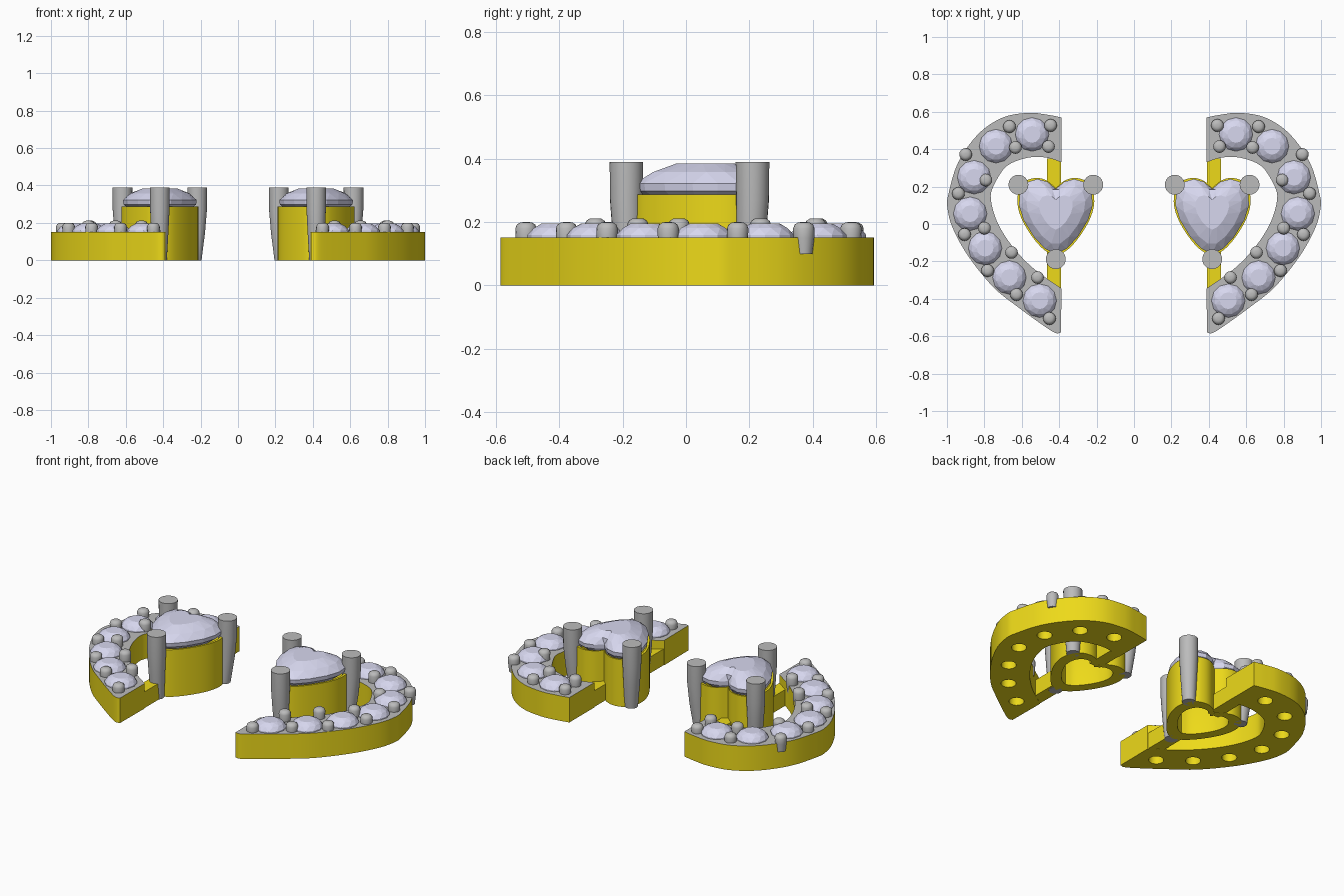
import bpy, bmesh, math
from mathutils import Vector

if "Cube" in bpy.data.objects:
    bpy.data.objects.remove(bpy.data.objects["Cube"])


def material(name, col):
    m = bpy.data.materials.new(name)
    m.diffuse_color = (*col, 1)
    m.use_nodes = True
    m.node_tree.nodes["Principled BSDF"].inputs["Base Color"].default_value = m.diffuse_color
    return m


GOLD = material("gold", (0.85, 0.70, 0.01))
SILVER = material("silver", (0.50, 0.50, 0.50))
GEM = material("pale_gem", (0.68, 0.68, 0.86))
CX = 0.418  # centre of the right heart stone


def spline(pts, n=4):
    """Smooth open curve through a few points (Catmull-Rom)."""
    p = [Vector(q) for q in pts]
    p = [2 * p[0] - p[1]] + p + [2 * p[-1] - p[-2]]
    out = []
    for a, b, c, d in zip(p, p[1:], p[2:], p[3:]):
        for i in range(n):
            t = i / n
            out.append(0.5 * (2 * b + (c - a) * t + (2 * a - 5 * b + 4 * c - d) * t * t
                              + (3 * b - a - 3 * c + d) * t ** 3))
    return out + [p[-2]]


def loft(bm, loops, caps=True, cyclic=False):
    """Skin a stack of equally long 3D loops."""
    rows = [[bm.verts.new(v) for v in lp] for lp in loops]
    n = len(rows[0])
    pairs = list(zip(rows, rows[1:])) + ([(rows[-1], rows[0])] if cyclic else [])
    for a, b in pairs:
        for i in range(n):
            j = (i + 1) % n
            bm.faces.new((a[i], a[j], b[j], b[i]))
    if caps and not cyclic:
        bm.faces.new(rows[0][::-1])
        bm.faces.new(rows[-1])


def circle(x, y, r, z, n, turn=0.0):
    return [(x + r * math.cos(2 * math.pi * (i + turn) / n),
             y + r * math.sin(2 * math.pi * (i + turn) / n), z) for i in range(n)]


def finish(name, bm, mats, smooth=False, mirror=True):
    bmesh.ops.recalc_face_normals(bm, faces=bm.faces)
    me = bpy.data.meshes.new(name)
    bm.to_mesh(me)
    bm.free()
    ob = bpy.data.objects.new(name, me)
    bpy.context.collection.objects.link(ob)
    for m in mats:
        me.materials.append(m)
    bpy.ops.object.select_all(action='DESELECT')
    ob.select_set(True)
    bpy.context.view_layer.objects.active = ob
    if smooth:
        bpy.ops.object.shade_smooth_by_angle(angle=math.radians(35))
    if mirror:
        ob.modifiers.new("pair", 'MIRROR').use_clip = False
    return ob


def facet(bm, a, b):
    """Zigzag triangles between two rings, the second half a step on."""
    n = len(a)
    for i in range(n):
        j = (i + 1) % n
        bm.faces.new((a[i], a[j], b[i]))
        bm.faces.new((a[j], b[j], b[i]))


def gem(bm, rings, culet):
    """Cut stone: lower girdle, upper girdle, crown, table, then culet point."""
    r = [[bm.verts.new(v) for v in ring] for ring in rings]
    n = len(r[0])
    for i in range(n):
        bm.faces.new((r[0][i], r[0][(i + 1) % n], r[1][(i + 1) % n], r[1][i]))
    for a, b in zip(r[1:], r[2:]):
        facet(bm, a, b)
    bm.faces.new(r[-1])
    c = bm.verts.new(culet)
    for i in range(n):
        bm.faces.new((r[0][(i + 1) % n], r[0][i], c))


# half-heart halo outline
outer = spline([(.388, .57), (.468, .585), (.564, .594), (.70, .57), (.83, .484), (.94, .33),
                (.992, .16), (.998, .09), (.97, -.02), (.885, -.174), (.75, -.34),
                (.618, -.446), (.484, -.543), (.42, -.583), (.39, -.58)])
inner = spline([(.388, .33), (.468, .355), (.565, .355), (.68, .31), (.75, .205), (.765, .13),
                (.73, .008), (.65, -.12), (.537, -.238), (.388, -.345)])
outline = outer + inner[::-1]
stones = [(.545, .479), (.738, .416), (.855, .25), (.876, .055), (.796, -.129),
          (.666, -.286), (.504, -.41)]

# stone seats cut right through the halo
bm = bmesh.new()
for x, y in stones:
    loft(bm, [circle(x, y, r, z, 20) for r, z in
              ((.042, -.02), (.042, .08), (.08, .145), (.08, .17))])
cutter = finish("seat_cutter", bm, [GOLD], mirror=False)
cutter.hide_render = True

bm = bmesh.new()
loft(bm, [[(p.x, p.y, z) for p in outline] for z in (0, .152)])
bm.normal_update()
for f in bm.faces:
    f.material_index = int(len(f.verts) > 4 and f.calc_center_median().z > .1)
halo = finish("half_heart_halo", bm, [GOLD, SILVER], mirror=False)
cut = halo.modifiers.new("seats", 'BOOLEAN')
cut.object, cut.operation, cut.solver = cutter, 'DIFFERENCE', 'EXACT'
bpy.ops.object.modifier_apply(modifier="seats")
bpy.data.objects.remove(cutter)
bpy.ops.object.shade_smooth_by_angle(angle=math.radians(35))
halo.modifiers.new("pair", 'MIRROR')

# small round stones
bm = bmesh.new()
for x, y in stones:
    gem(bm, [circle(x, y, .09, .15, 12), circle(x, y, .09, .16, 12),
             circle(x, y, .073, .181, 12, .5), circle(x, y, .045, .196, 12, 1)], (x, y, .075))
finish("halo_stones", bm, [GEM])

# bead grips: outer row lower, inner row a little taller
low = [(.446, .527), (.666, .521), (.90, .372), (.939, .163), (.906, -.056), (.783, -.249),
       (.628, -.377), (.452, -.505)]
tall = [(.457, .414), (.634, .409), (.792, .235), (.80, -.022), (.655, -.152), (.516, -.286),
        (.768, .30), (.787, .12)][:6]
bm = bmesh.new()
for row, top in ((low, .2), (tall, .212)):
    for x, y in row:
        loft(bm, [circle(x, y, r, z, 16) for r, z in
                  ((.027, .10), (.033, .15), (.034, top - .02), (.029, top - .008),
                   (.018, top - .001), (.006, top))])
finish("bead_grips", bm, [SILVER], smooth=True)


# heart outline, scaled about a point inside it
half = [(0, .19), (.045, .228), (.1, .243), (.16, .225), (.195, .17), (.2, .1), (.175, .02),
        (.12, -.07), (.06, -.135), (0, -.165)]


def heart(s, z, n, cy=.08):
    h = spline(half, n)
    pts = h + [Vector((-p.x, p.y)) for p in h[-2:0:-1]]
    return [Vector((CX + p.x * s, cy + (p.y - cy) * s, z)) for p in pts]


def half_step(ring):
    return [(a + b) / 2 for a, b in zip(ring, ring[1:] + ring[:1])]


# heart basket: hollow wall with a sloped seat
bm = bmesh.new()
loft(bm, [heart(s, z, 4) for s, z in
          ((1.02, 0), (1.02, .287), (.95, .287), (.7, .17), (.7, 0))], cyclic=True)
finish("heart_basket", bm, [GOLD], smooth=True)

# heart stone
bm = bmesh.new()
gem(bm, [heart(.97, .298, 1), heart(.985, .322, 1), half_step(heart(.80, .358, 1)),
         [heart(.45, .385, 1)[(i + 1) % 18] for i in range(18)]], (CX, .08, .15))
bmesh.ops.triangulate(bm, faces=[f for f in bm.faces if len(f.verts) > 4])
finish("heart_stone", bm, [GEM])

# three tapered prongs, leaning inward at the foot
bm = bmesh.new()
for dx, y in ((-.2, .21), (.2, .21), (0, -.188)):
    loft(bm, [circle(CX + dx * k, y + (.01 * (1 - k) / .07 if dx == 0 else (k - 1) * .2), r, z, 24)
              for k, r, z in ((.93, .037, 0), (.98, .046, .15), (1, .052, .27), (1, .053, .39))])
finish("prongs", bm, [SILVER], smooth=True)

# bars joining basket to halo
bm = bmesh.new()
for y0, y1 in ((.17, .35), (-.365, -.13)):
    loft(bm, [[(x, y, z) for x, y in ((.39, y0), (.465, y0), (.465, y1), (.39, y1))]
              for z in (0.001, .1)])
finish("joining_bars", bm, [GOLD])
